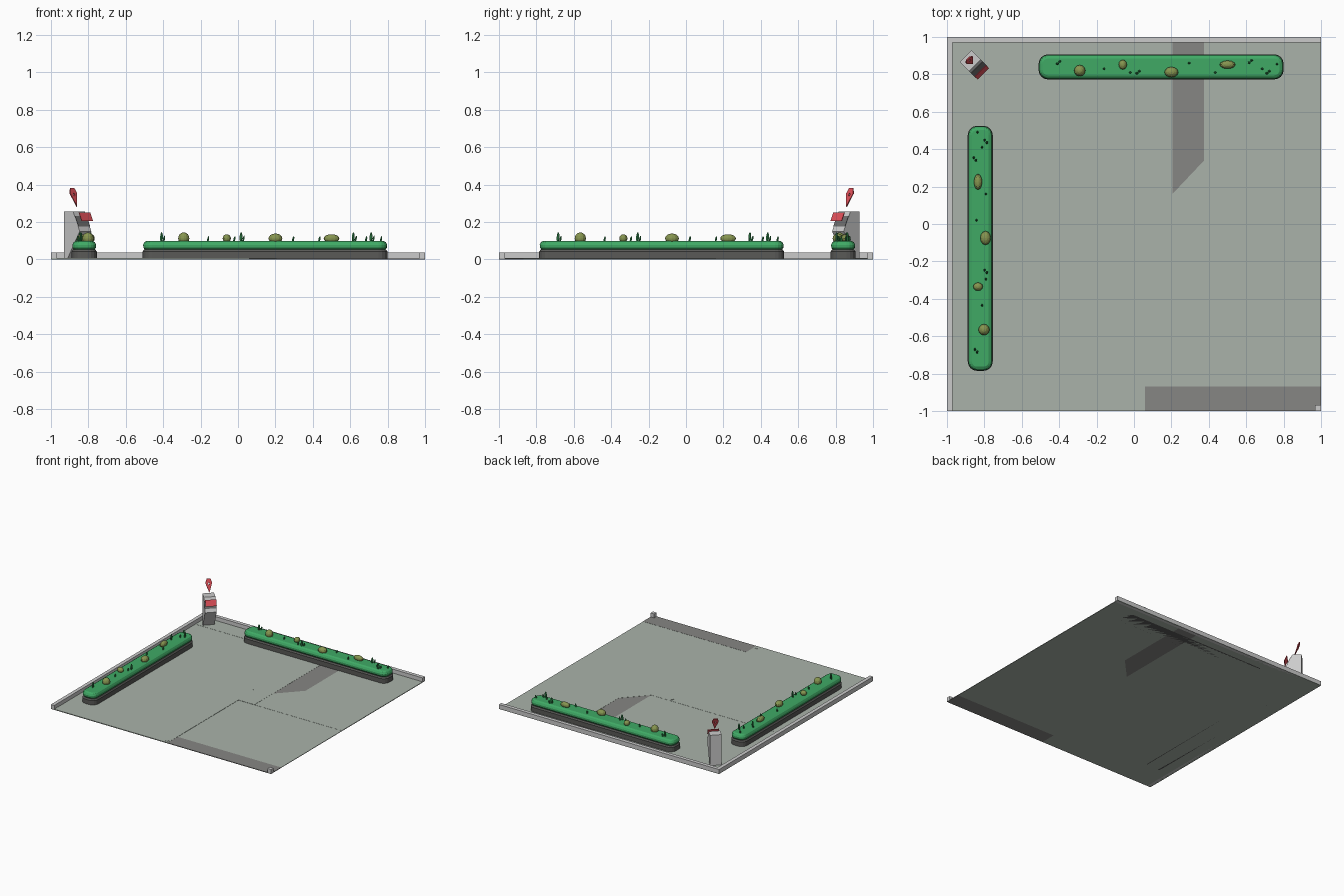
import bpy, bmesh
from math import cos, sin, pi, radians, atan2
from mathutils import Matrix, Vector

if "Cube" in bpy.data.objects:
    bpy.data.objects.remove(bpy.data.objects["Cube"])


def mat(name, rgb):
    m = bpy.data.materials.new(name)
    m.diffuse_color = (*rgb, 1)
    m.use_nodes = True
    m.node_tree.nodes["Principled BSDF"].inputs["Base Color"].default_value = m.diffuse_color
    return m


FLOOR = mat("floor_green_grey", (0.40, 0.45, 0.40))
DARK = mat("dark_stone", (0.10, 0.10, 0.095))
GREEN = mat("hedge_green", (0.05, 0.40, 0.13))
OLIVE = mat("cactus_olive", (0.24, 0.30, 0.08))
LEAF = mat("sprout_green", (0.03, 0.24, 0.07))
RED = mat("sign_red", (0.75, 0.08, 0.10))
SCREEN = mat("screen_grey", (0.15, 0.15, 0.15))


def finish(name, bm, material=None, matrix=None):
    bmesh.ops.recalc_face_normals(bm, faces=bm.faces)
    me = bpy.data.meshes.new(name)
    bm.to_mesh(me)
    bm.free()
    ob = bpy.data.objects.new(name, me)
    bpy.context.collection.objects.link(ob)
    if material:
        me.materials.append(material)
    if matrix:
        ob.matrix_world = matrix
    return ob


def loft(name, loops, material=None, matrix=None):
    """Skin a stack of equal-length loops and cap both ends."""
    bm = bmesh.new()
    rings = [[bm.verts.new(p) for p in lp] for lp in loops]
    n = len(rings[0])
    for a, b in zip(rings, rings[1:]):
        for i in range(n):
            j = (i + 1) % n
            bm.faces.new((a[i], a[j], b[j], b[i]))
    bm.faces.new(rings[0][::-1])
    bm.faces.new(rings[-1])
    return finish(name, bm, material, matrix)


def slab(name, pts, z0, z1, material=None):
    return loft(name, [[(x, y, z) for x, y in pts] for z in (z0, z1)], material)


def rect(x0, y0, x1, y1):
    return [(x0, y0), (x1, y0), (x1, y1), (x0, y1)]


def rounded(hx, hy, r, z, seg=4):
    """Rounded rectangle loop."""
    return [(sx * (hx - r) + r * cos(a), sy * (hy - r) + r * sin(a), z)
            for q, (sx, sy) in enumerate([(1, 1), (-1, 1), (-1, -1), (1, -1)])
            for a in [(q + k / seg) * pi / 2 for k in range(seg + 1)]]


# Floor tiles
slab("floor_left", [(-1, -1), (0.06, -1), (0.06, -0.08), (0.205, -0.08), (0.205, 0.16), (-1, 0.16)], 0, 0.006, FLOOR)
slab("floor_back_left", rect(-1, 0.16, 0.205, 0.83), 0, 0.005, FLOOR)
slab("floor_back_strip", rect(-1, 0.83, 0.205, 1), 0, 0.006, FLOOR)
slab("floor_back_right", [(0.205, -0.08), (1, -0.08), (1, 1), (0.375, 1), (0.375, 0.34), (0.205, 0.16)], 0, 0.005, FLOOR)
slab("floor_front_right", rect(0.06, -0.87, 1, -0.08), 0, 0.004, FLOOR)
PAVE = mat("paving_grey", (0.24, 0.24, 0.23))
slab("paved_path", [(0.205, 0.16), (0.375, 0.34), (0.375, 1), (0.205, 1)], 0, 0.004, PAVE)
slab("paved_front_strip", rect(0.06, -1, 1, -0.87), 0, 0.005, PAVE)

# Floor studs
for x in (-0.965, 0.035):
    for y in (-0.97, 0.13):
        slab("floor_stud", [(x + 0.014 * cos(k * pi / 4), y + 0.014 * sin(k * pi / 4)) for k in range(8)],
             0, 0.008, FLOOR)

# Low kerb on the left and back edges, post at the free corner
slab("kerb", [(-1, -1), (-0.97, -1), (-0.97, 0.97), (1, 0.97), (1, 1), (-1, 1)], 0, 0.037)
slab("corner_post", rect(0.968, -1, 1, -0.968), 0, 0.037)

# Planter contents: (along, across, length radius, width radius, height radius)
BALLS = [(-0.435, -0.02, 0.030, 0.030, 0.032), (-0.205, 0.012, 0.022, 0.026, 0.022),
         (0.055, -0.028, 0.037, 0.028, 0.026), (0.355, 0.012, 0.042, 0.022, 0.022)]
PAIRS = [(-0.55, 0.022), (-0.125, -0.03), (0.57, -0.03), (0.475, 0.028)]
SPROUTS = [(-0.305, -0.01), (-0.165, -0.03), (0.15, 0.02), (0.29, -0.03), (0.62, 0.015), (0.54, -0.01)]


def ellipsoid(name, loc, rad, segs, rings, material, matrix, tilt=0):
    bm = bmesh.new()
    bmesh.ops.create_uvsphere(bm, u_segments=segs, v_segments=rings, radius=1)
    return finish(name, bm, material, matrix @ Matrix.Translation(loc)
                  @ Matrix.Rotation(tilt, 4, 'Y') @ Matrix.Diagonal((*rad, 1)))


def planter(m):
    L, W = 0.655, 0.067
    loft("planter_base", [rounded(L - i, W - i, 0.05 - i, z) for i, z in
                          ((0, 0), (0, 0.042), (0.008, 0.052))], DARK, m)
    loft("planter_hedge", [rounded(L - i, W - i, 0.05 - i, z) for i, z in
                           ((0.014, 0.05), (0.004, 0.062), (0.003, 0.078), (0.010, 0.092), (0.022, 0.099))], GREEN, m)
    for u, v, a, b, c in BALLS:
        ellipsoid("cactus_ball", (u, v, 0.112), (a, b, c), 12, 8, OLIVE, m)
    for u, v in PAIRS:
        ellipsoid("tall_sprout", (u - 0.004, v - 0.005, 0.117), (0.009, 0.007, 0.028), 6, 6, LEAF, m, 0.05)
        ellipsoid("side_sprout", (u + 0.009, v + 0.007, 0.108), (0.006, 0.006, 0.019), 6, 6, LEAF, m, 0.25)
    for u, v in SPROUTS:
        ellipsoid("small_sprout", (u, v, 0.106), (0.006, 0.006, 0.018), 6, 6, LEAF, m, 0.2)


planter(Matrix.Translation((0.145, 0.84, 0)))
planter(Matrix.Translation((-0.822, -0.13, 0)) @ Matrix.Rotation(pi / 2, 4, 'Z'))

# Kiosk: side profile swept across its width, turned towards the plaza
K = Matrix.Translation((-0.90, 0.897, 0)) @ Matrix.Rotation(radians(45), 4, 'Z')
side = [(0, 0), (-0.025, 0), (-0.12, 0.15), (-0.07, 0.255), (0, 0.255)]
loft("kiosk_body", [[(x, y, z) for y, z in side] for x in (-0.044, 0.044)], None, K)


def tilted(y, z, lean):
    """Upright plane (local x, y -> width, height) leaning backwards."""
    return K @ Matrix.Translation((0, y, z)) @ Matrix.Rotation(pi / 2 - lean, 4, 'X')


slope = atan2(0.05, 0.105)
loft("kiosk_screen", [[(x, y, z) for x, y in rect(-0.044, -0.03, 0.044, 0.03)] for z in (-0.002, 0.003)],
     SCREEN, tilted(-0.095, 0.2025, slope))
loft("red_panel", [[(x, y, z) for x, y in rect(-0.042, -0.025, 0.042, 0.025)] for z in (-0.002, 0.002)],
     RED, tilted(-0.122, 0.228, slope))

# Map marker with a hole, floating above the kiosk
outer = [(0, -0.056), (0.026, 0.02), (0.014, 0.05), (-0.014, 0.05), (-0.026, 0.02)]
inner = [(0.006 * cos(k * pi / 2), 0.012 + 0.010 * sin(k * pi / 2)) for k in range(4)]
cu = bpy.data.curves.new("marker_pin", 'CURVE')
cu.dimensions, cu.fill_mode, cu.extrude = '2D', 'BOTH', 0.003
for pts in (outer, inner):
    sp = cu.splines.new('POLY')
    sp.points.add(len(pts) - 1)
    for p, (x, y) in zip(sp.points, pts):
        p.co = (x, y, 0, 1)
    sp.use_cyclic_u = True
pin = bpy.data.objects.new("marker_pin", cu)
bpy.context.collection.objects.link(pin)
cu.materials.append(RED)
pin.matrix_world = tilted(-0.035, 0.334, 0.35)
bpy.context.view_layer.objects.active = pin
pin.select_set(True)
bpy.ops.object.convert(target='MESH')
